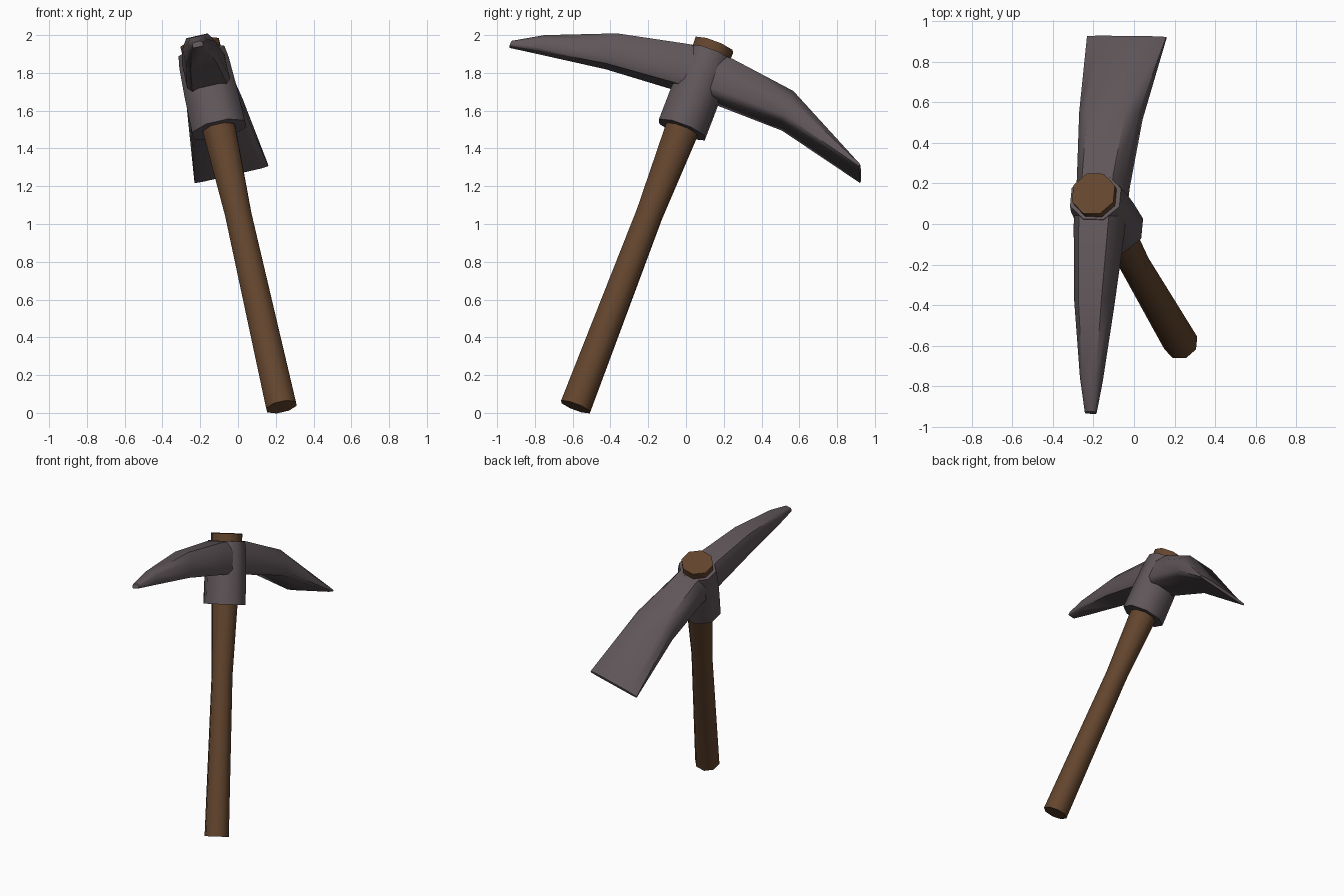
import bpy, bmesh, math
from mathutils import Vector

if "Cube" in bpy.data.objects:
    bpy.data.objects.remove(bpy.data.objects["Cube"])

# Tilted frame: W runs up the handle, V along the head towards the wide blade
TOP = Vector((-0.20, 0.15, 1.947))
W = Vector((-0.43, 0.735, 1.915)).normalized()
V = Vector((0.09, 0.935, -0.345))
V = (V - W * V.dot(W)).normalized()
U = V.cross(W)


def place(u, v, w):
    return TOP + U * u + V * v + W * w


def material(name, color):
    m = bpy.data.materials.new(name)
    m.diffuse_color = (*color, 1)
    m.use_nodes = True
    m.node_tree.nodes["Principled BSDF"].inputs["Base Color"].default_value = m.diffuse_color
    return m


wood = material("brown wood", (0.125, 0.06, 0.027))
iron = material("dark iron", (0.115, 0.092, 0.10))


def loft(name, rings, mat, angle):
    """Skin a closed, capped surface over rings of local points."""
    bm = bmesh.new()
    loops = [[bm.verts.new(place(*p)) for p in ring] for ring in rings]
    n = len(loops[0])
    for a, b in zip(loops, loops[1:]):
        for i in range(n):
            j = (i + 1) % n
            bm.faces.new((a[i], a[j], b[j], b[i]))
    bm.faces.new(loops[0])
    bm.faces.new(loops[-1])
    bmesh.ops.recalc_face_normals(bm, faces=bm.faces)
    mesh = bpy.data.meshes.new(name)
    bm.to_mesh(mesh)
    bm.free()
    mesh.materials.append(mat)
    ob = bpy.data.objects.new(name, mesh)
    bpy.context.collection.objects.link(ob)
    bpy.ops.object.select_all(action='DESELECT')
    ob.select_set(True)
    bpy.context.view_layer.objects.active = ob
    bpy.ops.object.shade_smooth_by_angle(angle=math.radians(angle))
    return ob


def octagon(ru, rv, w):
    angles = [math.radians(22.5 + 45 * i) for i in range(8)]
    return [(ru * math.cos(a), rv * math.sin(a), w) for a in angles]


def blade_section(v, top, bottom, half):
    """Chamfered block section across the head."""
    h = top - bottom
    right = [(0.65, 0), (1, 0.3), (1, 0.85), (0.8, 1)]
    pts = right + [(-x, d) for x, d in reversed(right)]
    return [(x * half, v, top - d * h) for x, d in pts]


# Handle: octagonal shaft, narrowest at the middle
loft("handle", [octagon(r, r, w) for w, r in
                ((-2.096, 0.087), (-0.98, 0.075), (0, 0.113))], wood, 50)

# Socket wrapping the handle under and through the head
loft("socket", [octagon(ru, rv, w) for w, ru, rv in
                ((-0.49, 0.155, 0.139), (-0.28, 0.152, 0.139),
                 (-0.12, 0.145, 0.136), (-0.052, 0.135, 0.125))], iron, 50)

# Head: narrow pick point at one end, wide flat blade at the other
loft("pick_head", [blade_section(*s) for s in (
    (-1.013, -0.356, -0.387, 0.028),
    (-0.86, -0.27, -0.362, 0.052),
    (-0.50, -0.132, -0.308, 0.09),
    (-0.12, -0.057, -0.283, 0.115),
    (0.12, -0.052, -0.282, 0.12),
    (0.488, -0.108, -0.285, 0.15),
    (0.968, -0.372, -0.394, 0.20))], iron, 50)
